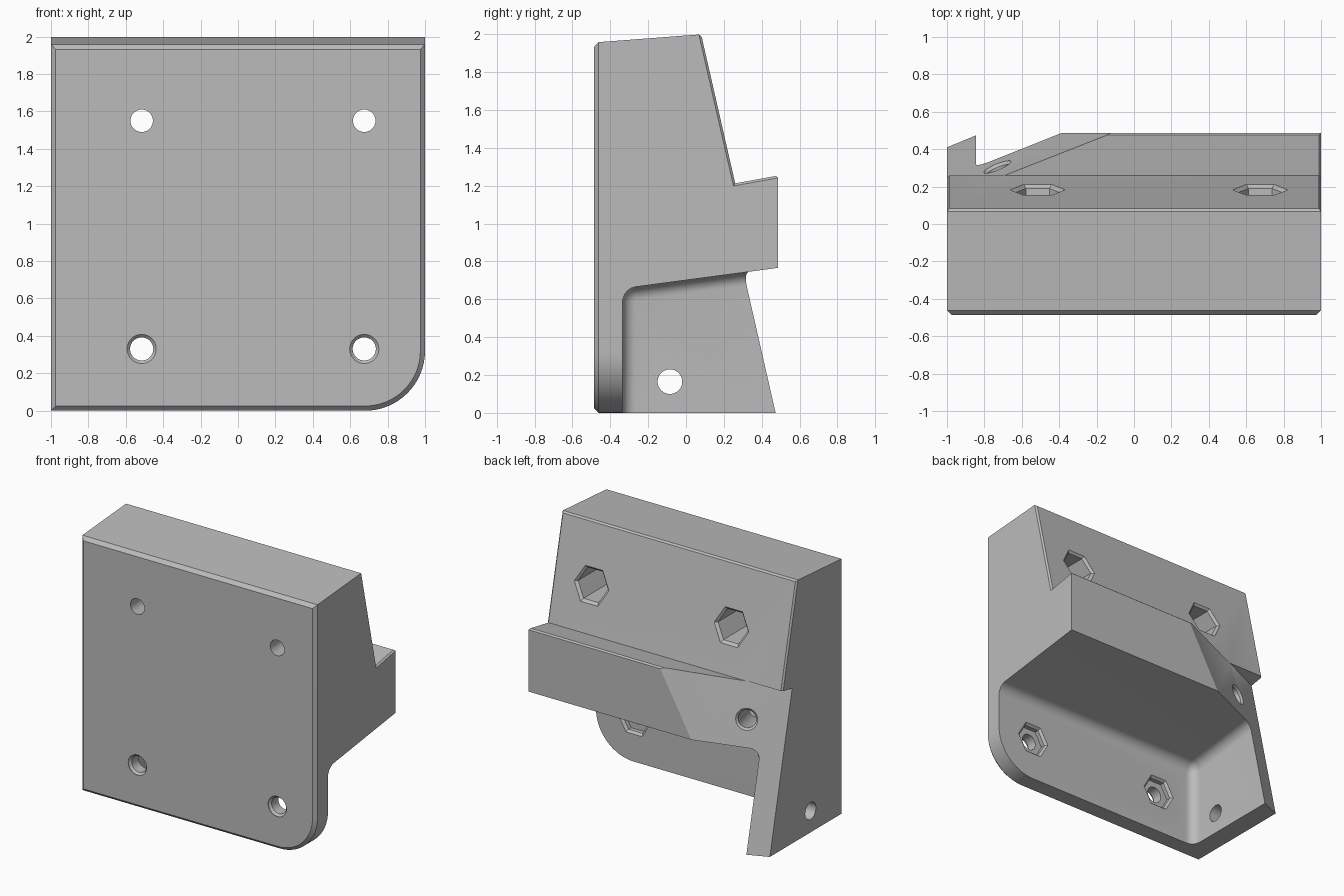
import bpy, bmesh, math
from mathutils import Vector

cube = bpy.data.objects.get("Cube")
if cube:
    bpy.data.objects.remove(cube, do_unlink=True)

# Main dimensions
FRONT, BACK = -0.487, 0.487
TILT = -0.228            # lean of the sloped back faces
HOLE_X = (-0.515, 0.675)
HIGH, LOW = 1.55, 0.33   # screw heights
PLATE_BACK = -0.335


def finish(bm, name):
    bmesh.ops.recalc_face_normals(bm, faces=bm.faces[:])
    mesh = bpy.data.meshes.new(name)
    bm.to_mesh(mesh)
    bm.free()
    obj = bpy.data.objects.new(name, mesh)
    bpy.context.collection.objects.link(obj)
    return obj


def bridge(bm, rings):
    """Skin a list of vertex rings and close both ends."""
    for a, b in zip(rings, rings[1:]):
        for i in range(len(a)):
            j = (i + 1) % len(a)
            bm.faces.new((a[i], a[j], b[j], b[i]))
    bm.faces.new(rings[0])
    bm.faces.new(rings[-1])


def prism(profile, x0, x1):
    """Extrude a side profile of (y, z) points along x."""
    bm = bmesh.new()
    bridge(bm, [[bm.verts.new((x, y, z)) for y, z in profile] for x in (x0, x1)])
    bmesh.ops.recalc_face_normals(bm, faces=bm.faces[:])
    return bm


def bevel(bm, test, width, segments=1):
    edges = [e for e in bm.edges if test(*[v.co for v in e.verts], e)]
    bmesh.ops.bevel(bm, geom=edges, offset=width, segments=segments,
                    profile=0.5, affect='EDGES', clamp_overlap=True)


def bore(name, origin, axis, rings, sides=40):
    """Cutter with (distance, radius, tilt) rings along an axis."""
    axis = Vector(axis).normalized()
    u = Vector((0, 0, 1)).cross(axis).normalized()
    w = axis.cross(u)
    bm = bmesh.new()
    loops = []
    for dist, radius, tilt in rings:
        loop = []
        for i in range(sides):
            a = math.tau * i / sides
            up = radius * math.sin(a)
            p = Vector(origin) + u * radius * math.cos(a) + w * up
            loop.append(bm.verts.new(p + axis * (dist + tilt * up * w.z)))
        loops.append(loop)
    bridge(bm, loops)
    return finish(bm, name)


def near(value, target):
    return abs(value - target) < 0.001


# Solid block with rounded lower corner and chamfered edges
block = prism([(FRONT, 0), (FRONT, 1.957), (0.08, 2.0), (0.26, 1.213),
               (BACK, 1.254), (BACK, 0)], -1, 1)
bevel(block, lambda a, b, e: all(near(p.x, 1) and near(p.z, 0) for p in (a, b)), 0.32, 16)
bevel(block, lambda a, b, e: near(a.y, FRONT) and near(b.y, FRONT), 0.025)
bevel(block, lambda a, b, e: min(a.y, b.y) > 0.05 and min(a.z, b.z) > 0.5
      and e.is_convex and e.calc_face_angle(0) > 0.3, 0.012)
bracket = finish(block, "bracket_body")

cutters = []

# Underside recess, open to one side, with filleted inner corners
LEFT_WALL = -0.845
recess = prism([(PLATE_BACK, -0.3), (PLATE_BACK, 0.657), (0.8, 0.808), (0.8, -0.3)],
               LEFT_WALL, 1.3)


def inner_corner(a, b, e):
    hits = [all(near(p.x, LEFT_WALL) for p in (a, b)),
            all(near(p.y, PLATE_BACK) for p in (a, b)),
            a.z > 0.5 and b.z > 0.5]
    return sum(hits) == 2


bevel(recess, inner_corner, 0.07, 8)
cutters.append(finish(recess, "recess_cutter"))

# Leaning diagonal cut under the upper block
def diagonal(x, z):
    return 0.41 + 0.41 * (x + 1) + TILT * z


SLOPE, SHELF = 0.182, 1.215 - 0.182 * 0.26
bm = bmesh.new()
rings = []
for x in (-1.3, 0.5):
    y = (diagonal(x, 0) + TILT * SHELF) / (1 - TILT * SLOPE)
    points = [(diagonal(x, -0.2), -0.2), (y, SHELF + SLOPE * y),
              (1.6, SHELF + SLOPE * 1.6), (1.6, -0.2)]
    rings.append([bm.verts.new((x, *p)) for p in points])
bridge(bm, rings)
cutters.append(finish(bm, "diagonal_cutter"))

# Screw holes with hexagonal nut pockets
for x in HOLE_X:
    for z in (HIGH, LOW):
        rim = 0.078 if z == LOW else 0.06
        cutters.append(bore("screw_hole_cutter", (x, 0, z), (0, 1, 0),
                            [(-0.6, rim, 0), (FRONT + 0.005, rim, 0),
                             (FRONT + 0.02, 0.062, 0), (-0.2, 0.062, 0)]))
    face = 0.08 + TILT * (HIGH - 2)
    cutters.append(bore("upper_nut_cutter", (x, 0, HIGH), (0, 1, 0),
                        [(-0.25, 0.127, 0), (face - 0.018, 0.127, TILT),
                         (face, 0.147, TILT), (face + 0.1, 0.147, TILT)], 6))
    cutters.append(bore("lower_nut_cutter", (x, 0, LOW), (0, 1, 0),
                        [(-0.385, 0.12, 0), (PLATE_BACK - 0.018, 0.12, 0),
                         (PLATE_BACK, 0.138, 0), (-0.25, 0.138, 0)], 6))

# Hole through the side wall and blind hole in the diagonal face
cutters.append(bore("side_hole_cutter", (-0.92, -0.085, 0.165), (1, 0, 0),
                    [(-0.2, 0.065, 0), (0.2, 0.065, 0)]))
cutters.append(bore("diagonal_hole_cutter", (-0.73, diagonal(-0.73, 0.946), 0.946),
                    (-0.41, 1, -TILT),
                    [(-0.35, 0.064, 0), (-0.015, 0.064, 0), (0, 0.079, 0), (0.1, 0.079, 0)]))

# Carve the block
bpy.context.view_layer.objects.active = bracket
for cutter in cutters:
    cutter.hide_render = True
    mod = bracket.modifiers.new(cutter.name, 'BOOLEAN')
    mod.operation = 'DIFFERENCE'
    mod.solver = 'EXACT'
    mod.object = cutter
    bpy.ops.object.modifier_apply(modifier=mod.name)
for cutter in cutters:
    bpy.data.objects.remove(cutter, do_unlink=True)

# Plain grey finish
grey = bpy.data.materials.new("plain_grey")
grey.use_nodes = True
color = (0.5, 0.5, 0.5, 1)
grey.diffuse_color = color
grey.node_tree.nodes["Principled BSDF"].inputs["Base Color"].default_value = color
bracket.data.materials.clear()
bracket.data.materials.append(grey)
for poly in bracket.data.polygons:
    poly.material_index = 0

bpy.ops.object.select_all(action='DESELECT')
bracket.select_set(True)
bpy.ops.object.shade_smooth_by_angle(angle=math.radians(25))
